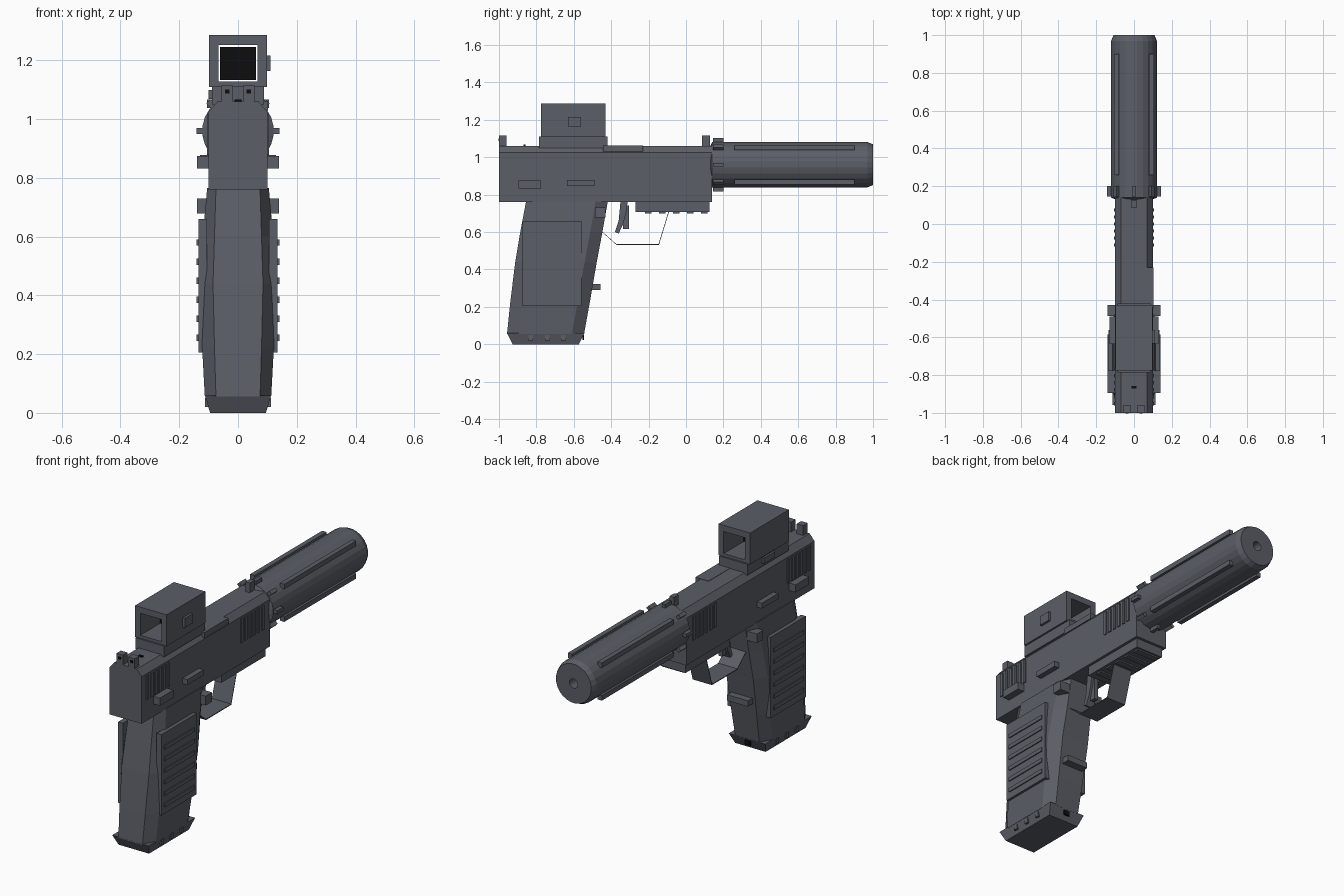
import bpy, bmesh, math

if "Cube" in bpy.data.objects:
    bpy.data.objects.remove(bpy.data.objects["Cube"])


def material(name, rgb):
    m = bpy.data.materials.new(name)
    m.diffuse_color = (*rgb, 1)
    m.use_nodes = True
    m.node_tree.nodes["Principled BSDF"].inputs["Base Color"].default_value = m.diffuse_color
    return m


GREY = material("gunmetal grey", (0.105, 0.112, 0.135))
BLACK = material("black", (0.004, 0.004, 0.004))


def finish(name, bm, mat):
    bmesh.ops.recalc_face_normals(bm, faces=bm.faces[:])
    me = bpy.data.meshes.new(name)
    bm.to_mesh(me)
    bm.free()
    me.materials.append(mat)
    ob = bpy.data.objects.new(name, me)
    bpy.context.collection.objects.link(ob)
    return ob


def loft(name, rings, closed=False, mat=GREY):
    """Skin a list of equal-length rings; cap the ends or join last to first."""
    bm = bmesh.new()
    vs = [[bm.verts.new(p) for p in r] for r in rings]
    n = len(vs[0])
    pairs = list(zip(vs, vs[1:])) + ([(vs[-1], vs[0])] if closed else [])
    for a, b in pairs:
        for i in range(n):
            j = (i + 1) % n
            bm.faces.new((a[i], a[j], b[j], b[i]))
    if not closed:
        bm.faces.new(vs[0])
        bm.faces.new(vs[-1])
    return finish(name, bm, mat)


def box(name, x, y, z, mat=GREY):
    """Box from (min, max) ranges."""
    q = [(x[0], y[0]), (x[1], y[0]), (x[1], y[1]), (x[0], y[1])]
    return loft(name, [[(a, b, h) for a, b in q] for h in z], mat=mat)


def pair(name, x, y, z, mat=GREY):
    """The same box on both sides of the centre plane."""
    box(name + "_right", x, y, z, mat)
    box(name + "_left", (-x[1], -x[0]), y, z, mat)


def side_prism(name, yz, half):
    """Side profile extruded across x."""
    return loft(name, [[(x, y, z) for y, z in yz] for x in (-half, half)])


# Slide with chamfered top, and the port cover filling the right chamfer
section = [(-0.1, 0.76), (0.1, 0.76), (0.1, 1.025), (0.07, 1.06),
           (-0.07, 1.06), (-0.1, 1.025)]
loft("slide", [[(x, y, z) for x, z in section] for y in (-1, 0.14)])
box("port_cover", (0.02, 0.102), (-0.445, -0.23), (1.03, 1.062))

# Slide serrations
for start in (-0.96, -0.12):
    for i in range(6):
        y = start + i * 0.037
        pair("serration", (0.095, 0.106), (y, y + 0.018), (0.88, 1.015))

# Side controls
pair("rear_lever", (0.095, 0.14), (-0.895, -0.775), (0.832, 0.875))
pair("slide_lever", (0.095, 0.13), (-0.635, -0.49), (0.847, 0.878))
pair("release_button", (0.08, 0.14), (-0.487, -0.43), (0.678, 0.73))

# Iron sights
pair("rear_sight", (0.017, 0.057), (-1.0, -0.96), (1.05, 1.115))
pair("rear_sight_dot", (0.029, 0.045), (-1.003, -0.998), (1.087, 1.101), BLACK)
box("front_sight", (-0.014, 0.014), (0.085, 0.128), (1.05, 1.115))
box("chamber_indicator", (-0.012, 0.012), (-0.87, -0.858), (1.05, 1.067), BLACK)

# Optic: mount, hollow hood, lens and buttons
box("optic_mount", (-0.088, 0.088), (-0.785, -0.42), (1.05, 1.112))
box("mount_knob", (-0.1, -0.08), (-0.65, -0.55), (1.068, 1.1))


def rect(hx, z0, z1, y):
    return [(-hx, y, z0), (hx, y, z0), (hx, y, z1), (-hx, y, z1)]


loft("optic_hood", [rect(0.098, 1.11, 1.287, -0.775), rect(0.098, 1.11, 1.287, -0.43),
                    rect(0.066, 1.128, 1.252, -0.43), rect(0.066, 1.128, 1.252, -0.775)],
     closed=True)
box("optic_lens", (-0.061, 0.061), (-0.606, -0.6), (1.133, 1.246), BLACK)
box("optic_button", (0.09, 0.111), (-0.632, -0.562), (1.163, 1.216))

# Suppressor: turned profile with a bore in the muzzle end
AXIS, SIDES = 0.96, 24
profile = [(0.13, 0.10), (0.14, 0.122), (0.97, 0.122), (1.0, 0.11),
           (1.0, 0.026), (0.85, 0.026)]
loft("suppressor", [[(r * math.cos(a), y, AXIS + r * math.sin(a))
                     for a in (2 * math.pi * (i + 0.5) / SIDES for i in range(SIDES))]
                    for y, r in profile])
for sz in (-1, 1):
    zc = AXIS + sz * 0.092
    pair("suppressor_rib", (0.079, 0.106), (0.26, 0.9), (zc - 0.014, zc + 0.014))

# Locking lugs around the suppressor collar
for i in range(8):
    a = i * math.pi / 4
    lug = box("collar_lug", (-0.022, 0.022), (0.145, 0.2), (-0.01, 0.01))
    lug.location = (0.12 * math.cos(a), 0, AXIS + 0.12 * math.sin(a))
    lug.rotation_euler = (0, -a, 0)

# Accessory rail under the slide
box("rail", (-0.085, 0.085), (-0.27, 0.125), (0.708, 0.77))
for i in range(5):
    y = -0.22 + i * 0.075
    box("rail_tooth", (-0.07, 0.07), (y, y + 0.035), (0.7, 0.715))

# Grip: octagonal sections, leaning back
grip = []
for z, y0, y1, rear, side in [(0.055, -0.957, -0.545, 0.075, 0.113),
                              (0.22, -0.94, -0.515, 0.08, 0.122),
                              (0.44, -0.913, -0.477, 0.085, 0.13),
                              (0.6, -0.886, -0.447, 0.08, 0.12),
                              (0.765, -0.855, -0.418, 0.075, 0.105)]:
    c = 0.065
    grip.append([(-rear, y0, z), (rear, y0, z), (side, y0 + c, z), (side, y1 - c, z),
                 (rear, y1, z), (-rear, y1, z), (-side, y1 - c, z), (-side, y0 + c, z)])
loft("grip", grip)

# Grip panels with raised ridges
pair("grip_panel", (0.105, 0.135), (-0.873, -0.56), (0.205, 0.66))
for i in range(6):
    z = 0.255 + i * 0.065
    pair("grip_ridge", (0.13, 0.141), (-0.85, -0.585), (z - 0.011, z + 0.011))
box("grip_front_bar", (-0.065, 0.065), (-0.52, -0.458), (0.29, 0.323))

# Magazine base, tapering downwards
loft("magazine_base", [[(-hx, y0, z), (hx, y0, z), (hx, y1, z), (-hx, y1, z)]
                       for z, hx, y0, y1 in [(0, 0.095, -0.927, -0.573),
                                             (0.06, 0.113, -0.957, -0.543)]])
for y in (-0.83, -0.743, -0.657):
    pair("base_notch", (0.09, 0.112), (y - 0.012, y + 0.012), (0.02, 0.05))
box("base_front_plate", (-0.018, 0.018), (-0.553, -0.545), (0.022, 0.05), BLACK)

# Trigger and its safety blade
side_prism("trigger", [(-0.35, 0.765), (-0.312, 0.765), (-0.32, 0.7), (-0.337, 0.64),
                       (-0.36, 0.592), (-0.38, 0.6), (-0.36, 0.66)], 0.025)
box("trigger_blade", (-0.012, 0.012), (-0.338, -0.306), (0.615, 0.742))

# Trigger guard: thin bent strip
path = [(-0.09, 0.71), (-0.145, 0.53), (-0.37, 0.53), (-0.46, 0.61)]
side_prism("trigger_guard", path + [(y - 0.002, z + 0.005) for y, z in reversed(path)], 0.06)
